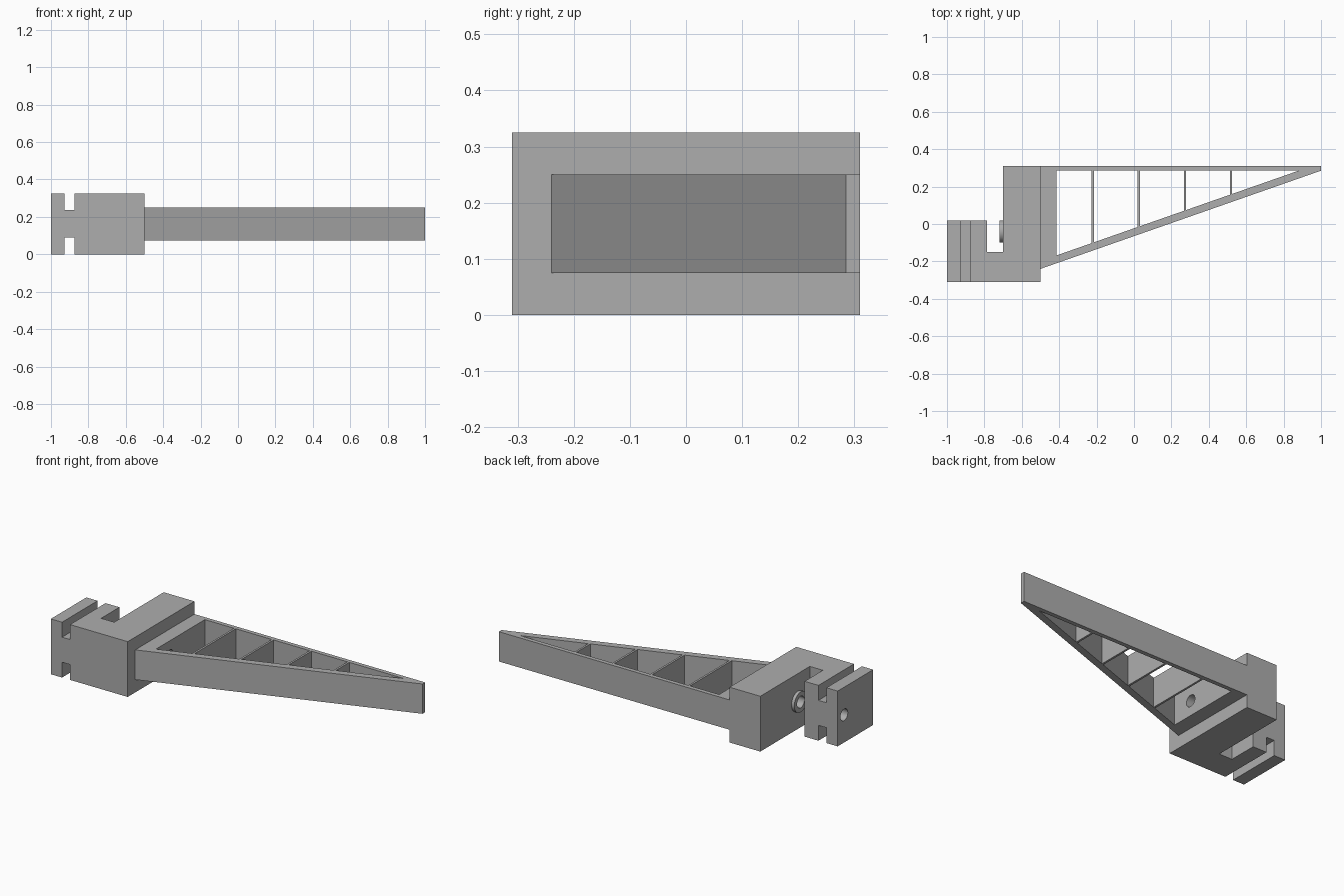
import bpy, bmesh
from math import pi
from mathutils import Matrix

cube = bpy.data.objects.get("Cube")
if cube:
    bpy.data.objects.remove(cube, do_unlink=True)

grey = bpy.data.materials.new("mid grey")
grey.use_nodes = True
colour = (0.42, 0.42, 0.42, 1)
grey.diffuse_color = colour
grey.node_tree.nodes["Principled BSDF"].inputs["Base Color"].default_value = colour


def finish(name, bm):
    bmesh.ops.recalc_face_normals(bm, faces=bm.faces)
    mesh = bpy.data.meshes.new(name)
    bm.to_mesh(mesh)
    bm.free()
    mesh.materials.append(grey)
    obj = bpy.data.objects.new(name, mesh)
    bpy.context.collection.objects.link(obj)
    return obj


def prism(name, outline, z0, z1):
    """Extrude a plan outline from z0 up to z1."""
    bm = bmesh.new()
    face = bm.faces.new([bm.verts.new((x, y, z0)) for x, y in outline])
    top = bmesh.ops.extrude_face_region(bm, geom=[face])
    verts = [v for v in top["geom"] if isinstance(v, bmesh.types.BMVert)]
    bmesh.ops.translate(bm, verts=verts, vec=(0, 0, z1 - z0))
    return finish(name, bm)


def box(name, x0, x1, y0, y1, z0, z1):
    return prism(name, [(x0, y0), (x1, y0), (x1, y1), (x0, y1)], z0, z1)


def rod(name, x0, x1, radius, sides):
    """Cylinder along x on the bolt axis."""
    bm = bmesh.new()
    bmesh.ops.create_cone(bm, cap_ends=True, segments=sides, radius1=radius,
                          radius2=radius, depth=x1 - x0)
    turn = Matrix.Rotation(pi / 2, 4, 'Y')
    if sides == 6:  # corners point sideways
        turn = turn @ Matrix.Rotation(pi / 2, 4, 'Z')
    move = Matrix.Translation(((x0 + x1) / 2, BOLT_Y, MID_Z))
    bm.transform(move @ turn)
    return finish(name, bm)


def combine(target, tool, operation):
    mod = target.modifiers.new("combine", 'BOOLEAN')
    mod.operation = operation
    mod.solver = 'EXACT'
    mod.object = tool
    with bpy.context.temp_override(object=target, active_object=target):
        bpy.ops.object.modifier_apply(modifier=mod.name)
    bpy.data.objects.remove(tool, do_unlink=True)


BOLT_Y, MID_Z = -0.04, 0.1625
HEIGHT, ARM_LOW, ARM_HIGH = 0.325, 0.075, 0.25
BACK, RAIL_Y = 0.31, 0.285
SLOPE = 0.35


def outer_y(x):
    return RAIL_Y + (x - 1) * SLOPE


def inner_y(x):
    return RAIL_Y + (x - 0.88) * SLOPE


# Clamp block with its notch
body = prism("clamp_and_arm", [
    (-1, -BACK), (-0.5, -BACK), (-0.5, BACK), (-0.7, BACK),
    (-0.7, -0.15), (-0.785, -0.15), (-0.785, 0.02), (-1, 0.02)], 0, HEIGHT)

# Grooves over and under the clamp jaw
for z0, z1 in ((-0.1, 0.09), (0.237, 0.4)):
    combine(body, box("groove_cutter", -0.927, -0.875, -0.4, 0.1, z0, z1), 'DIFFERENCE')

# Tapered arm, then its triangular window
root = -0.56
arm = prism("arm", [(root, outer_y(root)), (1, RAIL_Y), (1, BACK), (root, BACK)],
            ARM_LOW, ARM_HIGH)
combine(body, arm, 'UNION')
wall = -0.415
window = prism("window_cutter", [(wall, inner_y(wall)), (0.88, RAIL_Y), (wall, RAIL_Y)],
               0, HEIGHT)
combine(body, window, 'DIFFERENCE')

# Round boss in the notch, bolt hole and hexagonal nut pocket
combine(body, rod("boss", -0.718, -0.66, 0.06, 48), 'UNION')
combine(body, rod("bolt_cutter", -1.1, -0.35, 0.034, 48), 'DIFFERENCE')
combine(body, rod("nut_cutter", -0.46, -0.35, 0.062, 6), 'DIFFERENCE')

# Thin ribs across the window
half = 0.006
for i in range(4):
    x = -0.22 + i * 0.246
    prism(f"rib_{i + 1}", [(x - half, inner_y(x - half)), (x + half, inner_y(x + half)),
                           (x + half, RAIL_Y), (x - half, RAIL_Y)], ARM_LOW, ARM_HIGH)

# Smooth the round surfaces, keep the edges sharp
for obj in bpy.context.selected_objects:
    obj.select_set(False)
body.select_set(True)
bpy.context.view_layer.objects.active = body
bpy.ops.object.shade_smooth_by_angle(angle=pi / 6)
